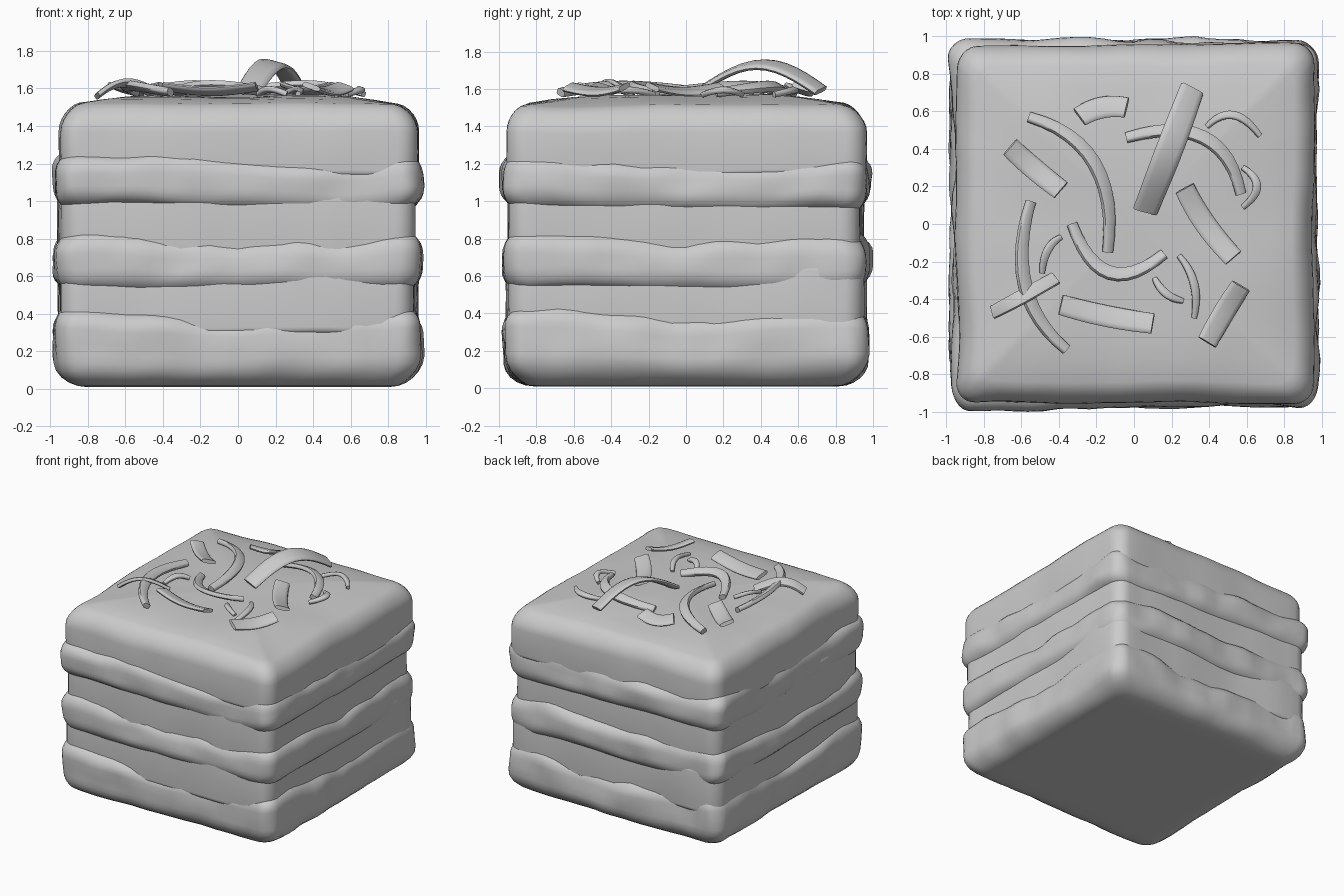
import bpy, bmesh, math
from mathutils import Vector, noise

if "Cube" in bpy.data.objects:
    bpy.data.objects.remove(bpy.data.objects["Cube"])


def finish(bm, name, angle):
    bmesh.ops.recalc_face_normals(bm, faces=bm.faces)
    me = bpy.data.meshes.new(name)
    bm.to_mesh(me)
    bm.free()
    ob = bpy.data.objects.new(name, me)
    bpy.context.collection.objects.link(ob)
    bpy.ops.object.select_all(action='DESELECT')
    ob.select_set(True)
    bpy.context.view_layer.objects.active = ob
    bpy.ops.object.shade_smooth_by_angle(angle=math.radians(angle))


def skin(bm, rings):
    for a, b in zip(rings, rings[1:]):
        n = len(a)
        for i in range(n):
            bm.faces.new((a[i], a[(i + 1) % n], b[(i + 1) % n], b[i]))


def rounded_square(half, r, side=22, corner=6):
    pts = []
    c = half - r
    for q in range(4):
        ca, sa = round(math.cos(q * math.pi / 2)), round(math.sin(q * math.pi / 2))
        quarter = [(half, -c + 2 * c * i / side) for i in range(side)]
        for i in range(corner):
            t = math.pi / 2 * i / corner
            quarter.append((c + r * math.cos(t), c + r * math.sin(t)))
        pts += [(x * ca - y * sa, x * sa + y * ca) for x, y in quarter]
    return pts


def layer(name, z0, z1, half, bot, top, seed, rough, wave, lift=0.0, dome=0.0):
    """Wobbly rounded slab; bot/top are (inset, height) of the edge rounding."""
    n, h = 6, z1 - z0
    arc = [math.pi / 2 * i / n for i in range(n + 1)]
    prof = [(half * (1 - s), 0.0) for s in (0.25, 0.5, 0.72)]
    prof += [(bot[0] * (1 - math.sin(t)), bot[1] * (1 - math.cos(t))) for t in arc]
    prof.append((0, (bot[1] + h - top[1]) / 2))
    prof += [(top[0] * (1 - math.cos(t)), h - top[1] * (1 - math.sin(t))) for t in arc]
    prof += [(half * (1 - s), h) for s in (0.76, 0.64, 0.5, 0.25)]
    bm = bmesh.new()

    def place(x, y, s, z):
        f = z / h
        x, y = x * s, y * s
        p = Vector((x * 1.7, y * 1.7, seed * 7.3))
        low = noise.noise(p + Vector((3.1, 0, 0)))
        fine = noise.noise(Vector((x * 5, y * 5, z * 5 + seed * 3.7)))
        corner = abs(x * y) / half ** 2
        zz = z0 + z + f * (wave * noise.noise(p) * 1.5 + rough * fine / 2 + lift * (corner - 0.45))
        if z0 > 0.01:
            zz += (1 - f) * (wave * low * 1.5 + rough * fine / 2)
        if f > 0.8:
            m = max(abs(x), abs(y)) / half
            zz += dome * max(0, 1 - m ** 3) * (f - 0.8) / 0.2
        k = 1 + s * (0.03 * low + rough * fine)
        return bm.verts.new((x * k, y * k, max(zz, 0.0)))

    base = rounded_square(half, 0.11)
    rings = [[place(x, y, 1 - ins / half, z) for x, y in base] for ins, z in prof]
    skin(bm, rings)
    for ring, z in ((rings[0], 0.0), (rings[-1], h)):
        c = place(0, 0, 0, z)
        for i in range(len(ring)):
            bm.faces.new((ring[i], ring[(i + 1) % len(ring)], c))
    finish(bm, name, 60)


# Sponge and cream layers
soft, crumb = (0.04, 0.04), (0.10, 0.11)
layer("sponge_bottom", 0.01, 0.41, 0.97, (0.17, 0.16), crumb, 1, 0.022, 0.025, 0.06)
layer("cream_lower", 0.28, 0.66, 0.945, soft, soft, 2, 0.006, 0.01)
layer("sponge_middle", 0.52, 0.81, 0.975, crumb, crumb, 3, 0.022, 0.03, 0.06)
layer("cream_middle", 0.70, 1.10, 0.945, soft, soft, 4, 0.006, 0.01)
layer("sponge_top", 0.95, 1.24, 0.975, crumb, crumb, 5, 0.022, 0.03, 0.02)
layer("cream_top", 1.12, 1.495, 0.95, soft, (0.11, 0.13), 6, 0.006, 0.014, 0.0, 0.075)


def shaving(name, a, m, b, width, thick, z, arch, tilt, taper):
    """Curled strip through three plan points, raised by arch in the middle."""
    a, m, b = (Vector((*p, z)) for p in (a, m, b))
    ctrl = 2 * m - (a + b) / 2
    n = 12
    pts = []
    for i in range(n + 1):
        t = i / n
        p = a * (1 - t) ** 2 + ctrl * 2 * t * (1 - t) + b * t * t
        p.z += arch * math.sin(math.pi * t)
        pts.append(p)
    bm = bmesh.new()
    rings = []
    for i, p in enumerate(pts):
        t = (pts[min(i + 1, n)] - pts[max(i - 1, 0)]).normalized()
        side = t.cross(Vector((0, 0, 1))).normalized()
        up = side.cross(t)
        u = side * math.cos(tilt) + up * math.sin(tilt)
        v = up * math.cos(tilt) - side * math.sin(tilt)
        w = width / 2 * (taper + (1 - taper) * math.sin(math.pi * i / n))
        ring = []
        for k in range(10):  # squarish oval section
            c, s = math.cos(math.pi * k / 5), math.sin(math.pi * k / 5)
            cu = math.copysign(abs(c) ** 0.5, c)
            sv = math.copysign(abs(s) ** 0.7, s)
            ring.append(bm.verts.new(p + u * w * cu + v * thick / 2 * sv))
        rings.append(ring)
    skin(bm, rings)
    bm.faces.new(rings[0])
    bm.faces.new(rings[-1])
    finish(bm, name, 50)


# Chocolate shavings by kind: start, middle, end in plan
shaving("large_curl", (.31, .72), (.19, .4), (.06, .07), .15, .035, 1.59, .14, .25, .9)
shaving("crossing_curl", (-.75, -.47), (-.6, -.39), (-.42, -.29), .085, .03, 1.56, .07, .4, .9)

long_curls = [
    ((-.56, .57), (-.21, .32), (-.14, -.15)),
    ((-.04, .46), (.37, .46), (.57, .16)),
    ((-.33, 0), (-.13, -.26), (.16, -.16)),
    ((-.55, .12), (-.58, -.33), (-.36, -.67)),
]
for i, p in enumerate(long_curls):
    shaving("long_curl_%d" % (i + 1), *p, .08, .04, 1.58, .035, .5, .7)

flakes = [
    ((.27, .19), (.38, 0), (.53, -.18)),
    ((-.39, -.43), (-.15, -.49), (.1, -.53)),
    ((.57, -.33), (.48, -.47), (.39, -.63)),
    ((-.66, .41), (-.54, .3), (-.39, .18)),
    ((-.29, .57), (-.17, .62), (-.04, .62)),
]
for i, p in enumerate(flakes):
    shaving("flat_flake_%d" % (i + 1), *p, .12, .03, 1.61, -.025, .3, .95)

slivers = [
    ((.39, .52), (.53, .58), (.67, .47)),
    ((.58, .3), (.655, .2), (.58, .09)),
    ((.24, -.17), (.32, -.32), (.32, -.5)),
    ((.11, -.29), (.17, -.37), (.26, -.41)),
    ((-.39, -.07), (-.46, -.14), (-.49, -.26)),
]
for i, p in enumerate(slivers):
    shaving("thin_sliver_%d" % (i + 1), *p, .045, .03, 1.57, .025, .35, .6)
